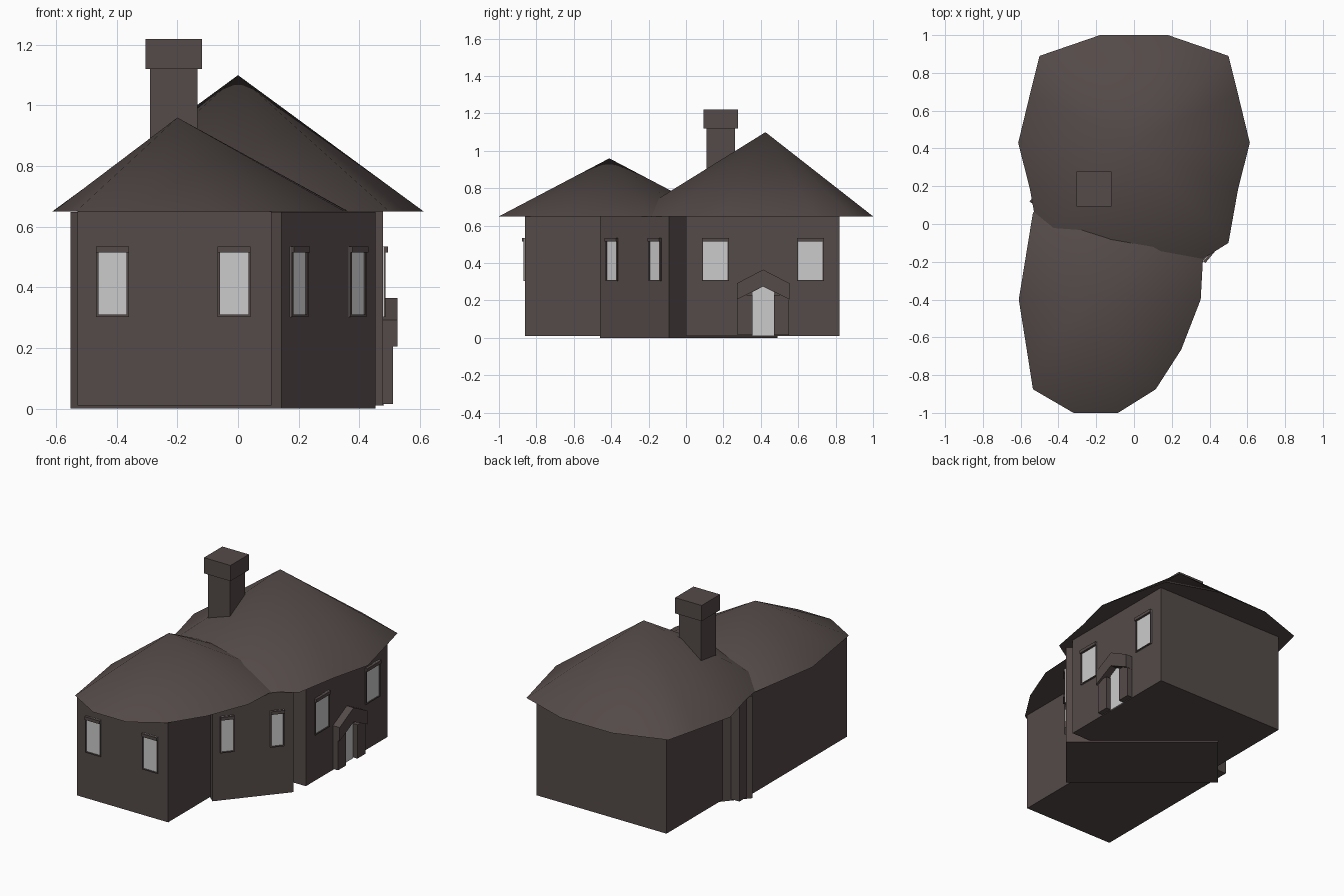
import bpy, bmesh
from mathutils import Vector

if "Cube" in bpy.data.objects:
    bpy.data.objects.remove(bpy.data.objects["Cube"])


def material(name, rgb):
    m = bpy.data.materials.new(name)
    m.diffuse_color = (*rgb, 1)
    m.use_nodes = True
    m.node_tree.nodes["Principled BSDF"].inputs["Base Color"].default_value = m.diffuse_color
    return m


STONE = material("dark brown", (0.088, 0.069, 0.065))
PANE = material("pale grey", (0.60, 0.60, 0.60))


def finish(name, bm, mat):
    bmesh.ops.recalc_face_normals(bm, faces=bm.faces[:])
    me = bpy.data.meshes.new(name)
    bm.to_mesh(me)
    bm.free()
    me.materials.append(mat)
    ob = bpy.data.objects.new(name, me)
    bpy.context.collection.objects.link(ob)
    return ob


def prism(name, pts, w0, w1, mat, place=lambda u, v, w: (u, v, w)):
    """Extrude the outline pts from w0 to w1, mapped into the scene by place."""
    bm = bmesh.new()
    low = [bm.verts.new(place(u, v, w0)) for u, v in pts]
    top = [bm.verts.new(place(u, v, w1)) for u, v in pts]
    bm.faces.new(low[::-1])
    bm.faces.new(top)
    n = len(pts)
    for i in range(n):
        j = (i + 1) % n
        bm.faces.new((low[i], low[j], top[j], top[i]))
    return finish(name, bm, mat)


def rect(a0, a1, b0, b1):
    return [(a0, b0), (a1, b0), (a1, b1), (a0, b1)]


def roof(name, rim, apex):
    """Smooth many-sided cone with a flat underside."""
    bm = bmesh.new()
    ring = [bm.verts.new((x, y, 0.65)) for x, y in rim]
    tip = bm.verts.new(apex)
    bm.faces.new(ring[::-1])
    for i, v in enumerate(ring):
        f = bm.faces.new((v, ring[(i + 1) % len(ring)], tip))
        f.smooth = True
    return finish(name, bm, STONE)


def wall_frame(origin, tangent):
    """u runs along the wall, v is height, w points out of the wall."""
    o, t = Vector((*origin, 0)), Vector((*tangent, 0)).normalized()
    up = Vector((0, 0, 1))
    out = t.cross(up)
    return lambda u, v, w: o + t * u + up * v + out * w


def window(name, place, u, width):
    a, b, z0, z1, e = u - width / 2, u + width / 2, 0.303, 0.535, 0.007
    prism(name + "_pane", rect(a, b, z0, z1), -0.002, 0.003, PANE, place)
    for side, s in (("left", a), ("right", b - e)):
        prism(f"{name}_{side}_frame", rect(s, s + e, z0, z1), 0, 0.009, STONE, place)
    prism(name + "_sill", rect(a, b, z0, z0 + e), 0, 0.009, STONE, place)
    prism(name + "_lintel", rect(a, b, z1 - 0.02, z1), 0, 0.017, STONE, place)


# Wall blocks: front wing, rear wing and the turned block between them
prism("front_wing", rect(-0.53, 0.11, -0.86, 0.22), 0.01, 0.65, STONE)
prism("rear_wing", rect(-0.437, 0.478, 0.0, 0.82), 0.01, 0.65, STONE)
A, B = Vector((0.143, -0.46)), Vector((0.453, -0.09))
D = Vector((-0.553, 0.12))
prism("turned_block", [tuple(p) for p in (A, B, B + D - A, D)], 0.0, 0.648, STONE)

# Roofs
half = [(0.18, 1.0), (0.5, 0.89), (0.55, 0.69), (0.613, 0.43),
        (0.55, 0.18), (0.5, -0.10), (0.18, -0.30)]
roof("rear_roof", half + [(-x, y) for x, y in reversed(half)], (0, 0.425, 1.10))
roof("front_roof",
     [(-0.32, -1.0), (-0.085, -1.0), (0.115, -0.875), (0.25, -0.665),
      (0.353, -0.40), (0.365, -0.185), (0.27, 0.04), (-0.08, 0.18),
      (-0.32, 0.18), (-0.535, 0.06), (-0.61, -0.40), (-0.567, -0.67),
      (-0.535, -0.875)], (-0.2, -0.41, 0.96))

# Chimney
prism("chimney_shaft", rect(-0.29, -0.133, 0.11, 0.262), 0.6, 1.12, STONE)
prism("chimney_cap", rect(-0.305, -0.118, 0.093, 0.278), 1.12, 1.22, STONE)

# Windows on three walls
front = wall_frame((0, -0.86), (1, 0))
slant = wall_frame(A, B - A)
right = wall_frame((0.478, 0), (0, 1))
for label, place, spots, width in (("front", front, (-0.414, -0.013), 0.108),
                                   ("slant", slant, (0.086, 0.386), 0.083),
                                   ("right", right, (0.157, 0.665), 0.145)):
    for i, u in enumerate(spots):
        window(f"{label}_window_{i + 1}", place, u, width)

# Doorway: door, two jambs and a gabled hood
prism("door", [(0.355, 0.01), (0.47, 0.01), (0.47, 0.245), (0.4125, 0.275), (0.355, 0.245)],
      -0.002, 0.004, PANE, right)
for side, u0, u1 in (("near", 0.275, 0.355), ("far", 0.47, 0.55)):
    prism(side + "_door_jamb", rect(u0, u1, 0.015, 0.23), 0, 0.034, STONE, right)
prism("door_hood", [(0.272, 0.205), (0.4125, 0.275), (0.553, 0.205),
                    (0.553, 0.292), (0.4125, 0.365), (0.272, 0.292)],
      0, 0.048, STONE, right)
